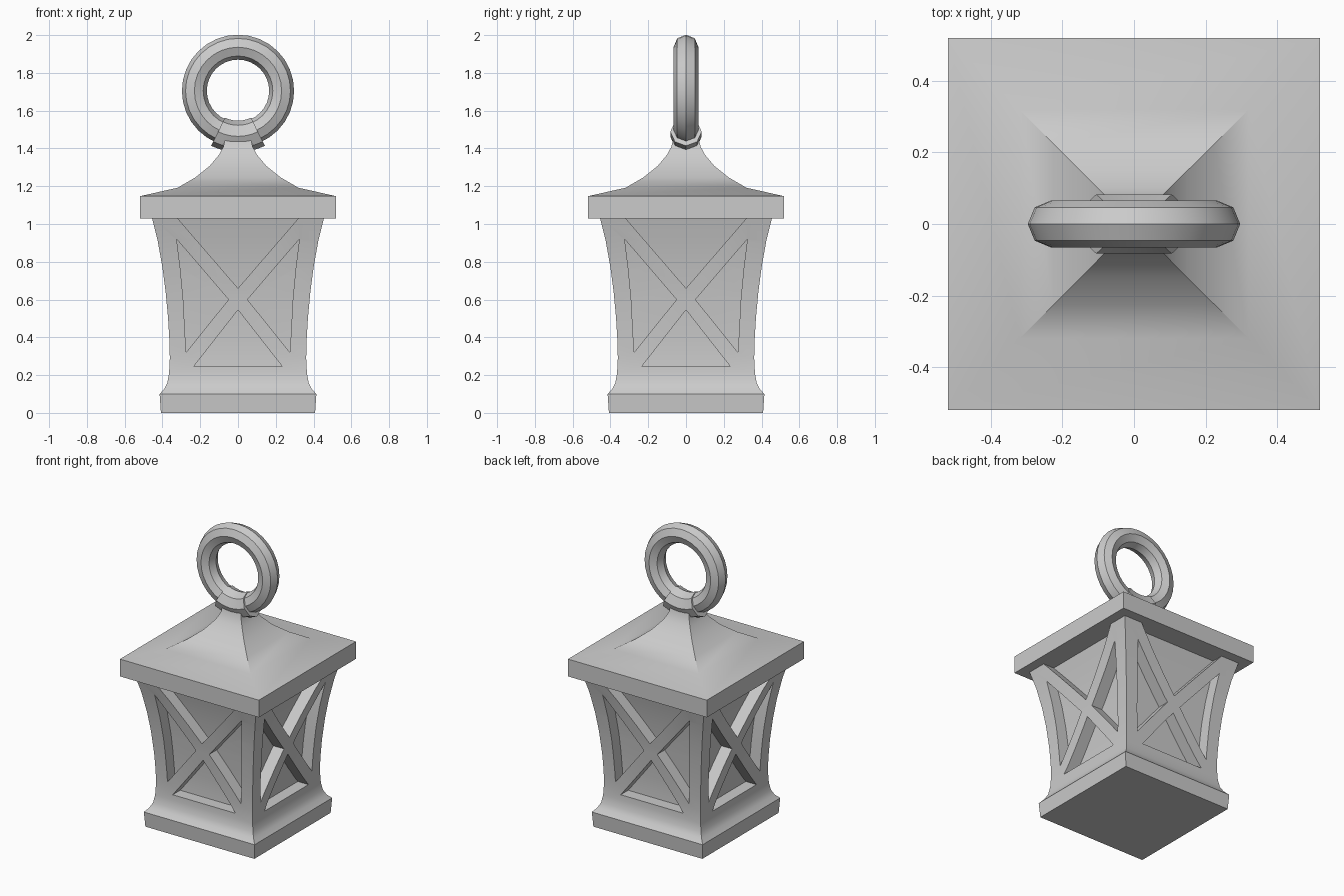
import bpy, bmesh, math
from mathutils import Matrix

if "Cube" in bpy.data.objects:
    bpy.data.objects.remove(bpy.data.objects["Cube"])


def finish(name, bm):
    bmesh.ops.recalc_face_normals(bm, faces=bm.faces[:])
    me = bpy.data.meshes.new(name)
    bm.to_mesh(me)
    bm.free()
    ob = bpy.data.objects.new(name, me)
    bpy.context.collection.objects.link(ob)
    return ob


def loft(name, rings, closed=False):
    bm = bmesh.new()
    vs = [[bm.verts.new(p) for p in r] for r in rings]
    n = len(vs[0])
    pairs = list(zip(vs, vs[1:])) + ([(vs[-1], vs[0])] if closed else [])
    for a, b in pairs:
        for i in range(n):
            j = (i + 1) % n
            bm.faces.new((a[i], a[j], b[j], b[i]))
    if not closed:
        bm.faces.new(vs[0])
        bm.faces.new(vs[-1])
    return finish(name, bm)


def square_loft(name, profile):
    return loft(name, [[(-w, -w, z), (w, -w, z), (w, w, z), (-w, w, z)]
                       for w, z in profile])


def tube(name, R, r, a0, a1, steps, closed=False):
    rings = []
    for i in range(steps if closed else steps + 1):
        a = a0 + (a1 - a0) * i / steps
        rings.append([((R + r * math.cos(t)) * math.sin(a), r * math.sin(t),
                       1.705 - (R + r * math.cos(t)) * math.cos(a))
                      for t in [k * math.pi / 4 for k in range(8)]])
    return loft(name, rings, closed)


def subtract(ob, cutter):
    m = ob.modifiers.new("cut", 'BOOLEAN')
    m.operation, m.solver, m.object = 'DIFFERENCE', 'EXACT', cutter
    bpy.context.view_layer.update()
    dg = bpy.context.evaluated_depsgraph_get()
    me = bpy.data.meshes.new_from_object(ob.evaluated_get(dg))
    ob.modifiers.clear()
    ob.data = me


def smooth(ob):
    bpy.ops.object.select_all(action='DESELECT')
    ob.select_set(True)
    bpy.context.view_layer.objects.active = ob
    bpy.ops.object.shade_smooth_by_angle(angle=math.radians(30))


# Lantern body with flared top and moulded base
profile = [(.408, 0), (.415, .1), (.39, .127), (.374, .16), (.365, .21),
           (.361, .29), (.363, .38), (.37, .5), (.383, .64), (.4, .77),
           (.425, .91), (.455, 1.03), (.463, 1.06)]
body = square_loft("lantern_body", profile)

# Helper core that gives the recesses a floor following the body curve
core = square_loft("recess_core", [(w - .08, z) for w, z in profile[4:]] + [(.43, 1.2)])

# Recess outlines on one face, cut by the core, then used on all four sides
side = [(-.325, .92), (-.305, .76), (-.29, .6), (-.282, .45), (-.275, .32), (-.05, .6)]
outlines = [side, [(-x, z) for x, z in side],
            [(0, .545), (.235, .245), (-.235, .245)],
            [(0, .66), (.363, 1.08), (-.363, 1.08)]]
bm = bmesh.new()
for pts in outlines:
    a, b = [[bm.verts.new((x, y, z)) for x, z in pts] for y in (-.6, -.2)]
    bm.faces.new(a)
    bm.faces.new(b)
    for i in range(len(pts)):
        j = (i + 1) % len(pts)
        bm.faces.new((a[i], a[j], b[j], b[i]))
cutter = finish("recess_cutter", bm)
subtract(cutter, core)
for k in range(4):
    subtract(body, cutter)
    cutter.data.transform(Matrix.Rotation(math.pi / 2, 4, 'Z'))
for helper in (core, cutter):
    bpy.data.objects.remove(helper)

# Swept roof with thick eave
roof = square_loft("roof", [(.52, 1.03), (.52, 1.147), (.32, 1.192), (.225, 1.247),
                            (.15, 1.307), (.1, 1.367), (.077, 1.41), (.068, 1.45)])

# Hanging ring and the collar holding it
ring = tube("hanging_ring", .231, .066, 0, 2 * math.pi, 32, True)
collar = tube("ring_collar", .241, .083, math.radians(-26), math.radians(26), 6)

for ob in (body, roof, ring, collar):
    smooth(ob)
# Octagonal ring tube reads as round
for f in ring.data.polygons:
    f.use_smooth = True
bpy.context.view_layer.objects.active = ring
ring.select_set(True)
collar.select_set(False)
bpy.ops.object.shade_smooth()
